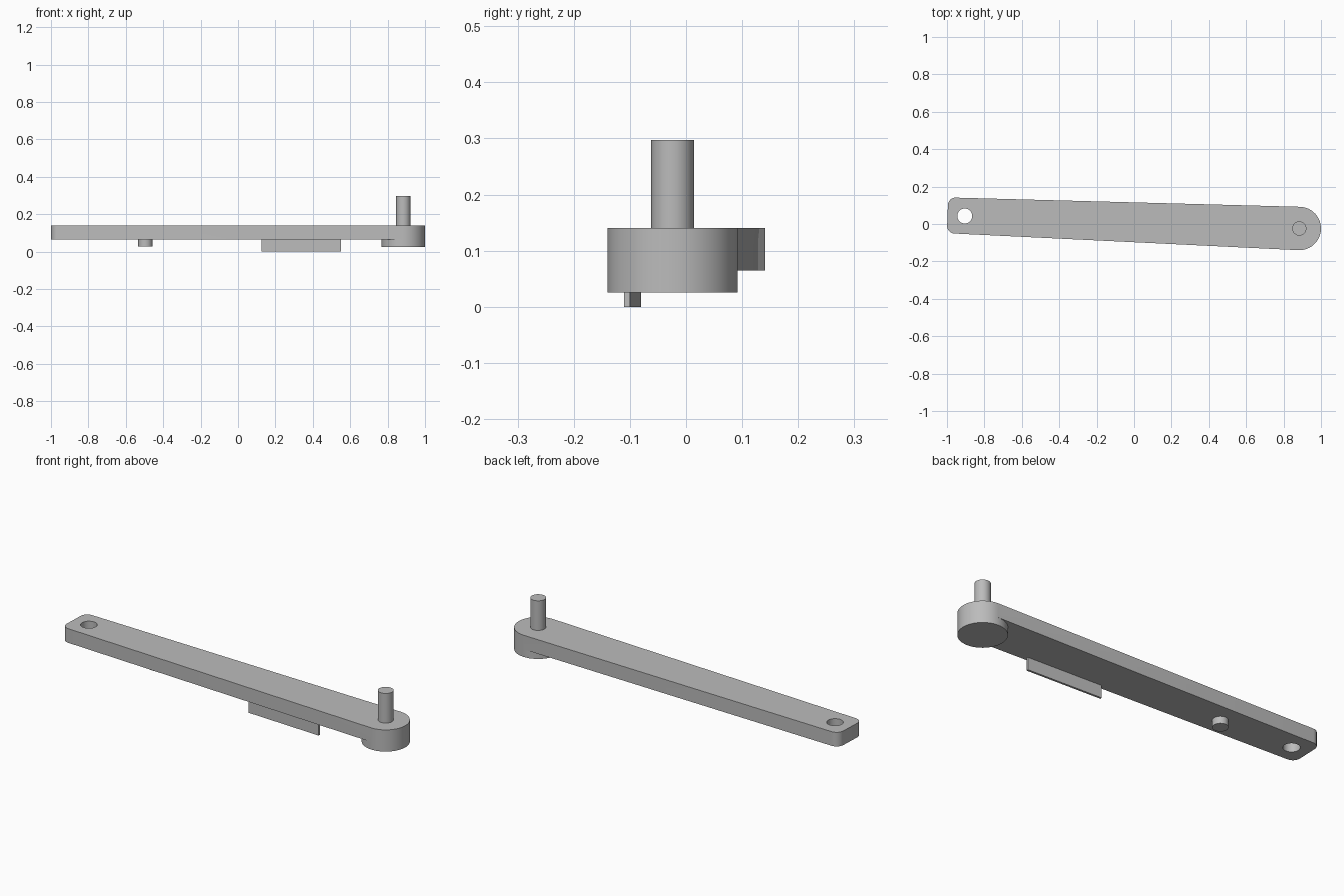
import bpy, bmesh, math
from mathutils import Matrix, Vector

if "Cube" in bpy.data.objects:
    bpy.data.objects.remove(bpy.data.objects["Cube"], do_unlink=True)

grey = bpy.data.materials.new("plain_grey")
grey.use_nodes = True
COLOUR = (0.5, 0.5, 0.5, 1)
grey.diffuse_color = COLOUR
grey.node_tree.nodes["Principled BSDF"].inputs["Base Color"].default_value = COLOUR

# Main levels and the two pivot points
BOSS_Z, ARM_Z, TOP_Z, PIN_Z = 0.025, 0.065, 0.14, 0.297
HOLE, PIVOT = Vector((-0.905, 0.043, 0)), Vector((0.884, -0.024, 0))
AXIS = PIVOT - HOLE
FRAME = Matrix.Translation(HOLE) @ Matrix.Rotation(math.atan2(AXIS.y, AXIS.x), 4, "Z")
BOSS_R, END_HALF, END_X, CORNER_R = 0.116, 0.096, -0.092, 0.04


def make_object(name, bm):
    bmesh.ops.recalc_face_normals(bm, faces=bm.faces)
    mesh = bpy.data.meshes.new(name)
    bm.to_mesh(mesh)
    bm.free()
    mesh.materials.append(grey)
    obj = bpy.data.objects.new(name, mesh)
    bpy.context.scene.collection.objects.link(obj)
    return obj


def cylinder(name, centre, radius, low, high, sides=24):
    bm = bmesh.new()
    place = Matrix.Translation((centre.x, centre.y, (low + high) / 2))
    bmesh.ops.create_cone(bm, cap_ends=True, segments=sides, radius1=radius,
                          radius2=radius, depth=high - low, matrix=place)
    return make_object(name, bm)


def smooth(obj):
    bpy.ops.object.select_all(action="DESELECT")
    obj.select_set(True)
    bpy.context.view_layer.objects.active = obj
    bpy.ops.object.shade_smooth_by_angle(angle=math.radians(30))


def arc(x, y, radius, start, end, steps):
    angles = [math.radians(start + (end - start) * i / steps) for i in range(steps + 1)]
    return [(x + radius * math.cos(a), y + radius * math.sin(a)) for a in angles]


# Tapered arm and the round boss under its wide end, as one body
bm = bmesh.new()


def ring(points, z):
    return [bm.verts.new(FRAME @ Vector((x, y, z))) for x, y in points]


def wall(lower, upper):
    for i in range(len(lower) - 1):
        bm.faces.new((lower[i], lower[i + 1], upper[i + 1], upper[i]))


outer = arc(AXIS.length, 0, BOSS_R, -90, 90, 24)
inner = arc(AXIS.length, 0, BOSS_R, 90, 270, 24)[1:-1]
corner_x, corner_y = END_X + CORNER_R, END_HALF - CORNER_R
narrow = (arc(corner_x, corner_y, CORNER_R, 90, 180, 8)
          + arc(corner_x, -corner_y, CORNER_R, 180, 270, 8))

top = ring(outer + narrow, TOP_Z)
middle = ring(outer + narrow, ARM_Z)
inner_edge = ring(inner, ARM_Z)
base = ring(outer + inner, BOSS_Z)
count = len(outer)
boss_rim = middle[:count] + inner_edge
wall(middle + middle[:1], top + top[:1])
wall(base + base[:1], boss_rim + boss_rim[:1])
bm.faces.new(top)
bm.faces.new(base[::-1])
bm.faces.new([middle[0]] + middle[:count - 1:-1] + [middle[count - 1]] + inner_edge)
arm = make_object("arm", bm)

# Through hole at the narrow end
cutter = cylinder("hole_cutter", HOLE, 0.04, 0, 0.2, 32)
cutter.hide_render = True
cutter.hide_set(True)
cut = arm.modifiers.new("hole", "BOOLEAN")
cut.operation, cut.solver, cut.object = "DIFFERENCE", "EXACT", cutter
bpy.context.view_layer.objects.active = arm
bpy.ops.object.modifier_apply(modifier=cut.name)
bpy.data.objects.remove(cutter, do_unlink=True)
smooth(arm)

# Upright pin above the boss and short peg below the arm
smooth(cylinder("pivot_pin", PIVOT, 0.038, TOP_Z - 0.01, PIN_Z))
smooth(cylinder("lower_peg", FRAME @ Vector((0.41, -0.003, 0)), 0.038, 0.028, ARM_Z + 0.01))

# Thin fin hanging along the front edge
bm = bmesh.new()
fin_top = ARM_Z + 0.005
bmesh.ops.create_cube(bm, size=1, matrix=(
    Matrix.Translation((0.3375, -0.0955, fin_top / 2))
    @ Matrix.Rotation(-0.046, 4, "Z")
    @ Matrix.Diagonal((0.425, 0.011, fin_top, 1))))
make_object("lower_fin", bm)
